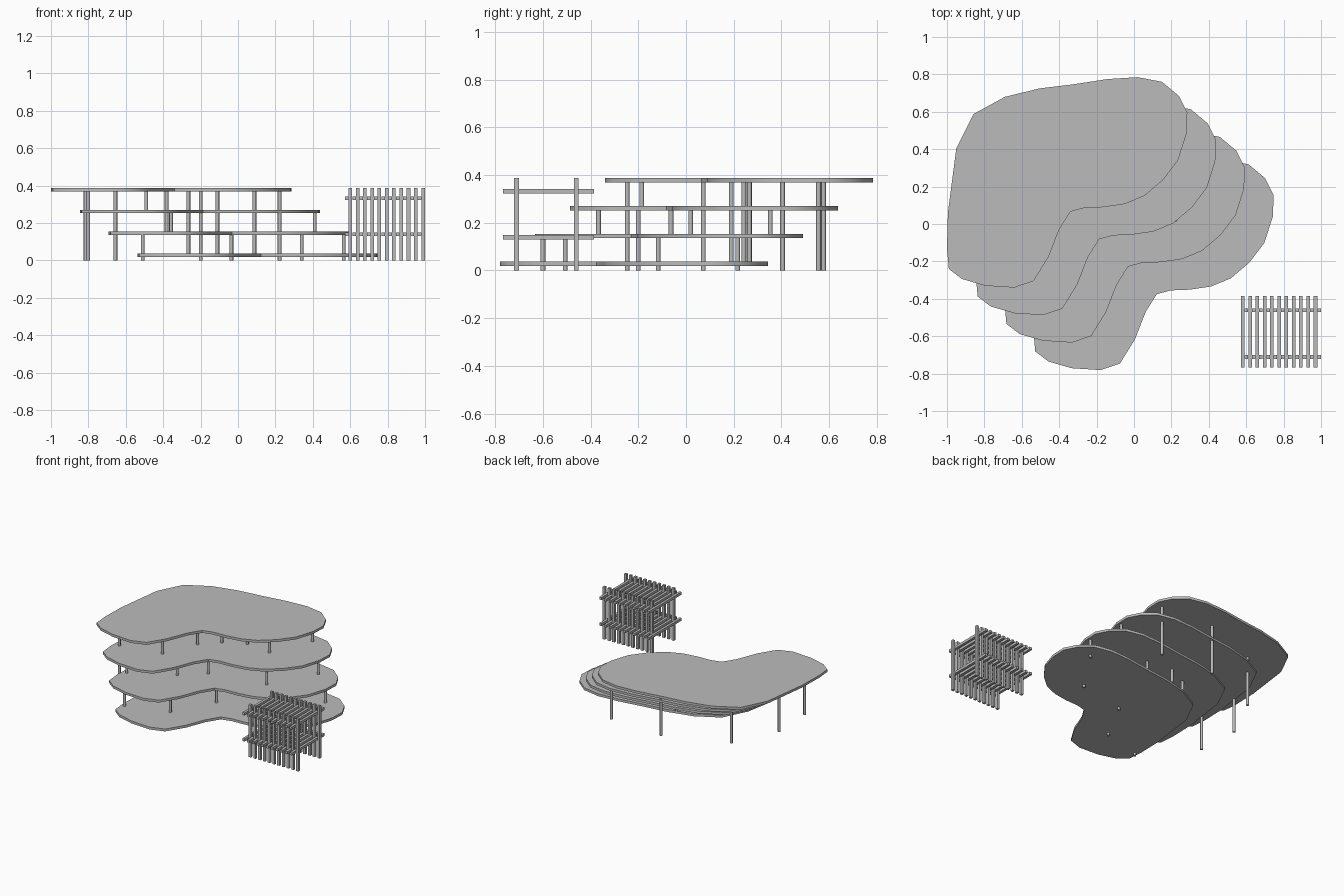
import bpy, bmesh, math
from mathutils import Matrix

if "Cube" in bpy.data.objects:
    bpy.data.objects.remove(bpy.data.objects["Cube"])

grey = bpy.data.materials.new("mid_grey")
grey.diffuse_color = (0.5, 0.5, 0.5, 1)
grey.use_nodes = True
grey.node_tree.nodes["Principled BSDF"].inputs["Base Color"].default_value = grey.diffuse_color


def finish(name, bm, smooth=False):
    bmesh.ops.recalc_face_normals(bm, faces=bm.faces)
    me = bpy.data.meshes.new(name)
    bm.to_mesh(me)
    bm.free()
    me.materials.append(grey)
    ob = bpy.data.objects.new(name, me)
    bpy.context.collection.objects.link(ob)
    if smooth:
        bpy.ops.object.select_all(action='DESELECT')
        ob.select_set(True)
        bpy.context.view_layer.objects.active = ob
        bpy.ops.object.shade_smooth_by_angle(angle=math.radians(40))
    return ob


def add_box(bm, lo, hi):
    mid = [(a + b) / 2 for a, b in zip(lo, hi)]
    size = [b - a for a, b in zip(lo, hi)]
    m = Matrix.Translation(mid) @ Matrix.Diagonal((*size, 1))
    bmesh.ops.create_cube(bm, size=1, matrix=m)


# Kidney-shaped terrace outline, as seen on the top level
OUTLINE = [(.02, .785), (.15, .76), (.24, .685), (.285, .595), (.28, .48),
           (.235, .34), (.155, .235), (.055, .15), (-.05, .107), (-.163, .09),
           (-.265, .086), (-.34, .066), (-.40, -.03), (-.457, -.176),
           (-.537, -.305), (-.64, -.34), (-.795, -.33), (-.92, -.294),
           (-.99, -.24), (-1, -.13), (-.995, .06), (-.95, .405),
           (-.858, .588), (-.69, .68), (-.505, .725), (-.33, .746), (-.14, .775)]
STEP = (.154, -.147, -.1165)
TOP_Z, THICK = .387, .018


def slab_top(level):
    return TOP_Z + STEP[2] * level


# Four stepped terraces, numbered from the top
for i in range(4):
    bm = bmesh.new()
    z = slab_top(i) - THICK
    f = bm.faces.new([bm.verts.new((x + STEP[0] * i, y + STEP[1] * i, z)) for x, y in OUTLINE])
    up = bmesh.ops.extrude_face_region(bm, geom=[f], use_keep_orig=True)
    bmesh.ops.translate(bm, vec=(0, 0, THICK),
                        verts=[g for g in up['geom'] if isinstance(g, bmesh.types.BMVert)])
    finish(f"terrace_{i + 1}", bm, True)

# Round posts: x, y, level carried, level stood on (4 = ground)
POSTS = [(.222, .556, 0, 4), (-.2, .577, 0, 4), (-.655, .405, 0, 4),
         (-.815, .073, 0, 4), (-.80, -.247, 0, 4),
         (-.49, -.185, 0, 1), (-.382, .073, 0, 2), (-.265, .19, 0, 3),
         (-.11, .266, 0, 3), (.088, .243, 0, 3),
         (-.655, -.367, 1, 2), (-.358, -.2, 1, 2), (-.2, -.063, 1, 2),
         (.222, .02, 1, 2), (.41, .354, 1, 2),
         (-.51, -.6, 2, 4), (-.2, -.507, 2, 4), (-.035, -.2, 2, 4),
         (.34, -.117, 2, 4), (.565, .217, 2, 4)]
bm = bmesh.new()
for x, y, a, b in POSTS:
    hi = slab_top(a) - THICK
    lo = 0 if b == 4 else slab_top(b)
    bmesh.ops.create_cone(bm, cap_ends=True, segments=12, radius1=.0098, radius2=.0098,
                          depth=hi - lo, matrix=Matrix.Translation((x, y, (hi + lo) / 2)))
finish("terrace_posts", bm, True)

# Slatted frame: eleven side-by-side frames of two posts and two rails
posts, rails = bmesh.new(), bmesh.new()
for i in range(11):
    x = .591 + .0389 * i
    for y in (-.711, -.461):
        add_box(posts, (x, y - .0095, 0), (x + .019, y + .0095, .388))
    for z in (.333, .14):
        add_box(rails, (x - .019, -.767, z - .0095), (x, -.385, z + .0095))
finish("frame_posts", posts)
finish("frame_rails", rails)
